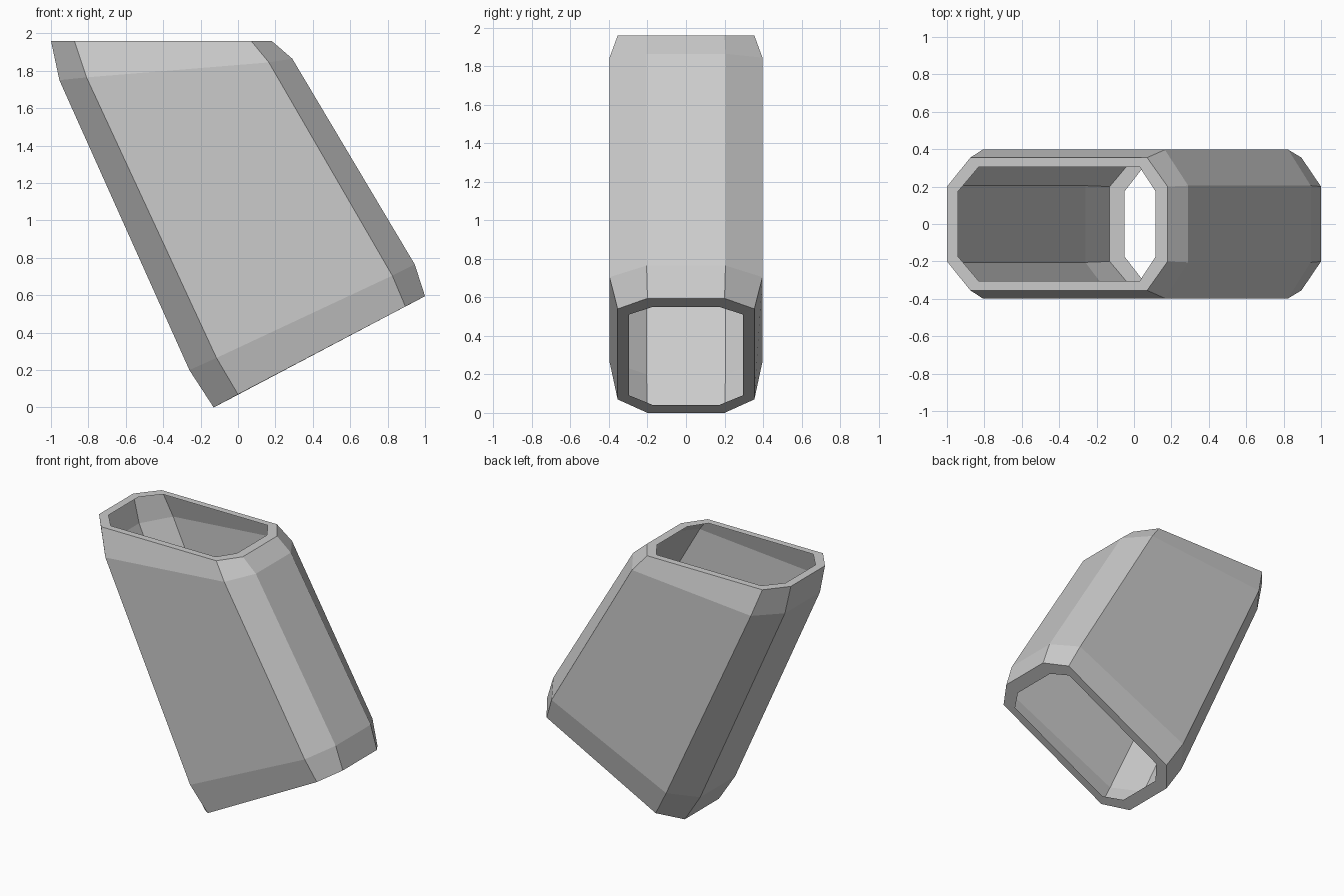
import bpy
import bmesh

cube = bpy.data.objects.get("Cube")
if cube:
    bpy.data.objects.remove(cube, do_unlink=True)

# Plain grey material
grey = bpy.data.materials.new("plain_grey")
grey.use_nodes = True
colour = (0.6, 0.6, 0.6, 1)
grey.diffuse_color = colour
grey.node_tree.nodes["Principled BSDF"].inputs["Base Color"].default_value = colour


def octagon(bm, left, left_corner, right_corner, right, half_end, half_width):
    """Bevelled rectangle mirrored across y = 0, counterclockwise from above."""
    near = [(left, half_end), (left_corner, half_width),
            (right_corner, half_width), (right, half_end)]
    points = [(x, y, z) for (x, z), y in reversed(near)]
    points += [(x, -y, z) for (x, z), y in near]
    return [bm.verts.new(p) for p in points]


# Sections from the upper opening to the lower opening, as (x, z) points
top = 1.96
sections = [
    ((-0.94, top), (-0.83, top), (0.03, top), (0.115, top), 0.175, 0.305),
    ((-1.0, top), (-0.875, top), (0.07, top), (0.18, top), 0.2, 0.355),
    ((-0.955, 1.75), (-0.81, 1.765), (0.165, 1.845), (0.29, 1.865), 0.205, 0.397),
    ((-0.26, 0.2), (-0.115, 0.265), (0.825, 0.705), (0.945, 0.765), 0.205, 0.397),
    ((-0.13, 0.0), (0.0, 0.07), (0.895, 0.54), (1.0, 0.595), 0.2, 0.355),
    ((-0.05, 0.042), (0.043, 0.091), (0.84, 0.511), (0.915, 0.55), 0.175, 0.295),
]

# Open slanted sleeve: thin shell with a turned-in flat rim at each end
bm = bmesh.new()
rings = [octagon(bm, *s) for s in sections]
for upper, lower in zip(rings, rings[1:]):
    for i in range(len(upper)):
        j = (i + 1) % len(upper)
        bm.faces.new((upper[i], lower[i], lower[j], upper[j]))

mesh = bpy.data.meshes.new("slanted_sleeve")
bm.to_mesh(mesh)
bm.free()
mesh.materials.append(grey)
sleeve = bpy.data.objects.new("slanted_sleeve", mesh)
bpy.context.collection.objects.link(sleeve)
